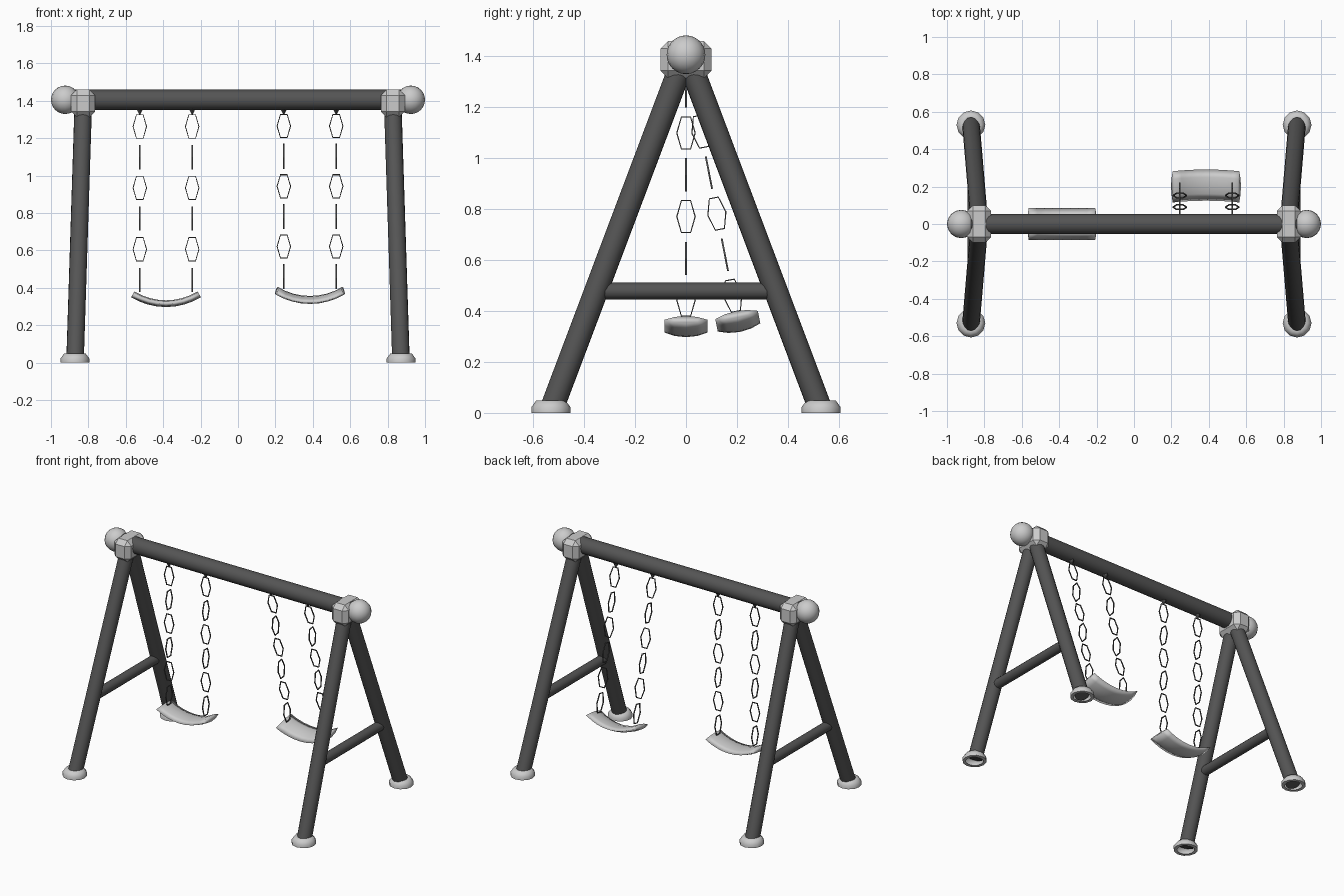
import bpy, bmesh
from math import pi, sin, cos, radians
from mathutils import Vector, Matrix

if "Cube" in bpy.data.objects:
    bpy.data.objects.remove(bpy.data.objects["Cube"])

BEAM_Z = 1.405
dark = bpy.data.materials.new("dark_metal")
dark.diffuse_color = (.09, .09, .09, 1)
dark.use_nodes = True
dark.node_tree.nodes["Principled BSDF"].inputs["Base Color"].default_value = dark.diffuse_color


def finish(name, bm, smooth=35, mat=None):
    bmesh.ops.recalc_face_normals(bm, faces=bm.faces)
    me = bpy.data.meshes.new(name)
    bm.to_mesh(me)
    bm.free()
    ob = bpy.data.objects.new(name, me)
    bpy.context.collection.objects.link(ob)
    if mat:
        me.materials.append(mat)
    if smooth:
        bpy.context.view_layer.objects.active = ob
        bpy.ops.object.select_all(action='DESELECT')
        ob.select_set(True)
        bpy.ops.object.shade_smooth_by_angle(angle=radians(smooth))
    return ob


def tube(name, a, b, r, sides=16):
    a, b = Vector(a), Vector(b)
    d = b - a
    bm = bmesh.new()
    bmesh.ops.create_cone(bm, cap_ends=True, segments=sides, radius1=r, radius2=r, depth=d.length)
    rot = d.to_track_quat('Z', 'Y').to_matrix().to_4x4()
    bm.transform(Matrix.Translation((a + b) / 2) @ rot)
    return finish(name, bm, mat=dark)


def foot(name, x, y):
    # hollow flared collar, open underneath
    bm = bmesh.new()
    rings = []
    for r, z in [(.055, 0), (.077, 0), (.077, .022), (.058, .048), (.040, .048)]:
        rings.append([bm.verts.new((x + r * cos(2 * pi * i / 12), y + r * sin(2 * pi * i / 12), z))
                      for i in range(12)])
    for p, q in zip(rings, rings[1:]):
        for i in range(12):
            j = (i + 1) % 12
            bm.faces.new((p[i], p[j], q[j], q[i]))
    return finish(name, bm, 60)


def chain(name, x):
    # six hexagonal wire links, turned alternately
    bm = bmesh.new()
    w = .0025
    for k in range(6):
        m = Matrix.Translation((x, 0, 1.262 - .164 * k)) @ Matrix.Rotation(pi / 2 * (k % 2), 4, 'Z')
        loops = []
        for i in range(6):
            a = pi / 3 * i
            loops.append([bm.verts.new(m @ Vector(((.036 + w * s) * cos(a), t * w * 1.4,
                                                   (.0725 + w * s) * sin(a))))
                          for s, t in [(1, 1), (-1, 1), (-1, -1), (1, -1)]])
        for i in range(6):
            p, q = loops[i], loops[(i + 1) % 6]
            for n in range(4):
                bm.faces.new((p[n], p[(n + 1) % 4], q[(n + 1) % 4], q[n]))
    return finish(name, bm, 0, dark)


def hook(name, x):
    # small spike pointing down from a wider neck inside the beam
    bm = bmesh.new()
    bmesh.ops.create_cone(bm, cap_ends=True, segments=6, radius1=.003, radius2=.022, depth=.035,
                          matrix=Matrix.Translation((x, 0, 1.343)))
    return finish(name, bm, 0, dark)


def seat(name, x):
    # lens-shaped section swept along a sagging arc
    section = [(-.085, 0), (-.045, .013), (0, .018), (.045, .013),
               (.085, 0), (.045, -.013), (0, -.018), (-.045, -.013)]
    bm = bmesh.new()
    R, steps, half = .34, 8, radians(31.5)
    rings = []
    for i in range(steps + 1):
        a = half * (2 * i / steps - 1)
        rings.append([bm.verts.new((x + (R - h) * sin(a), y, .315 + R - (R - h) * cos(a)))
                      for y, h in section])
    for p, q in zip(rings, rings[1:]):
        for n in range(8):
            bm.faces.new((p[n], p[(n + 1) % 8], q[(n + 1) % 8], q[n]))
    bm.faces.new(rings[0])
    bm.faces.new(rings[-1])
    return finish(name, bm, 180)


# Top beam
tube("top_beam", (-.92, 0, BEAM_Z), (.92, 0, BEAM_Z), .054)

# End frames
for side, s in (("left", -1), ("right", 1)):
    bm = bmesh.new()
    bmesh.ops.create_uvsphere(bm, u_segments=16, v_segments=12, radius=.076,
                              matrix=Matrix.Translation((s * .924, 0, BEAM_Z)))
    finish(side + "_end_ball", bm)

    bm = bmesh.new()
    bmesh.ops.create_cube(bm, size=1, matrix=Matrix.Translation((s * .828, 0, 1.386))
                          @ Matrix.Diagonal((.128, .2, .146, 1)))
    joint = finish(side + "_joint_block", bm, 0)
    bevel = joint.modifiers.new("chamfer", 'BEVEL')
    bevel.width = .03
    bevel.segments = 1

    for end, t in (("front", -1), ("back", 1)):
        tube(f"{end}_{side}_leg", (s * .871, t * .526, .018), (s * .828, t * .02, 1.36), .047)
        foot(f"{end}_{side}_foot", s * .872, t * .53)
    tube(side + "_crossbar", (s * .856, -.345, .478), (s * .856, .345, .478), .033, 12)

# Swings: left at rest, right swung backwards about the beam
for side, s, swing in (("left", -1, 0), ("right", 1, 11)):
    parts = [seat(side + "_seat", s * .385)]
    for label, dx in (("outer", .14), ("inner", -.14)):
        x = s * (.385 + dx)
        parts += [chain(f"{side}_{label}_chain", x), hook(f"{side}_{label}_hook", x)]
    pivot = Matrix.Translation((0, 0, BEAM_Z))
    turn = pivot @ Matrix.Rotation(radians(swing), 4, 'X') @ pivot.inverted()
    for ob in parts:
        ob.data.transform(turn)
